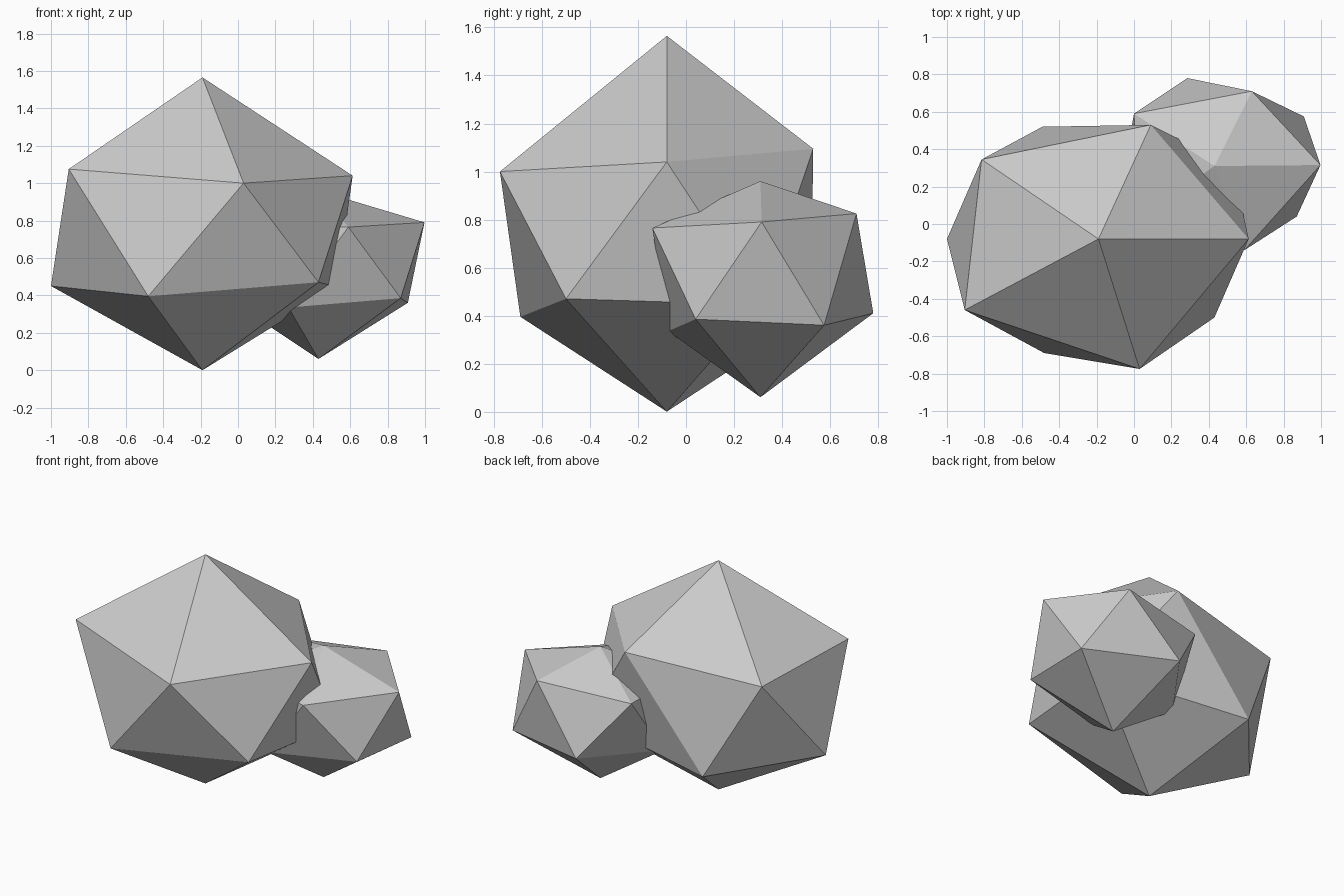
import bpy


def rock(name, top, upper, lower, bottom):
    """Irregular icosahedron: two poles and two staggered rings of five."""
    verts = [top, *upper, *lower, bottom]
    faces = []
    for i in range(5):
        j = (i + 1) % 5
        u0, u1, l0, l1 = 1 + i, 1 + j, 6 + i, 6 + j
        faces += [(0, u0, u1), (u0, l0, u1), (l0, l1, u1), (11, l1, l0)]
    mesh = bpy.data.meshes.new(name)
    mesh.from_pydata(verts, [], faces)
    mesh.update()
    obj = bpy.data.objects.new(name, mesh)
    bpy.context.collection.objects.link(obj)
    return obj


# Large boulder; rings run counter-clockwise from the right side
rock("large_rock", (-0.19, -0.08, 1.565),
     [(0.613, -0.08, 1.04), (0.09, 0.53, 1.095), (-0.815, 0.345, 1.03),
      (-0.905, -0.46, 1.075), (0.03, -0.775, 1.0)],
     [(0.53, 0.31, 0.445), (-0.49, 0.52, 0.395), (-1.0, -0.08, 0.45),
      (-0.48, -0.69, 0.395), (0.43, -0.5, 0.47)],
     (-0.19, -0.08, 0.0))

# Small boulder, partly sunk into the back right of the large one
rock("small_rock", (0.43, 0.31, 0.96),
     [(0.997, 0.315, 0.79), (0.63, 0.71, 0.825), (0.0, 0.59, 0.79),
      (0.03, 0.03, 0.77), (0.59, -0.14, 0.765)],
     [(0.908, 0.575, 0.36), (0.285, 0.78, 0.41), (-0.05, 0.31, 0.38),
      (0.27, -0.075, 0.335), (0.87, 0.04, 0.385)],
     (0.43, 0.31, 0.06))
